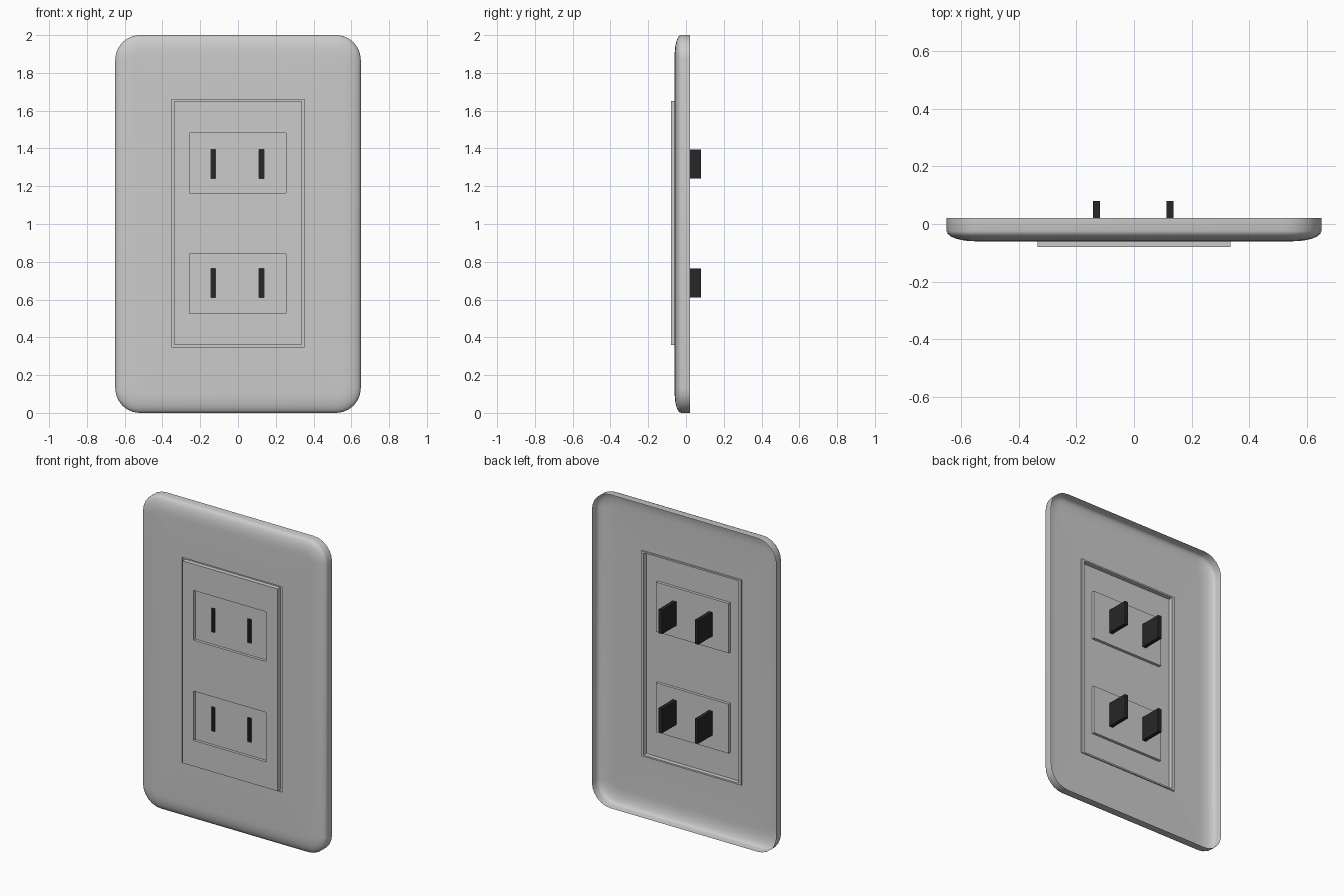
import bpy, bmesh, math

if "Cube" in bpy.data.objects:
    bpy.data.objects.remove(bpy.data.objects["Cube"])

dark = bpy.data.materials.new("dark")
dark.diffuse_color = (0.02, 0.02, 0.02, 1)
dark.use_nodes = True
dark.node_tree.nodes["Principled BSDF"].inputs["Base Color"].default_value = dark.diffuse_color


def finish(bm, name, mat=None, flip=False):
    bm.normal_update()
    if flip:
        bmesh.ops.reverse_faces(bm, faces=bm.faces[:])
    me = bpy.data.meshes.new(name)
    bm.to_mesh(me)
    bm.free()
    ob = bpy.data.objects.new(name, me)
    bpy.context.collection.objects.link(ob)
    if mat:
        me.materials.append(mat)
    return ob


def rounded_rect(w, h, r, seg=6):
    # counter-clockwise outline in x,z, centred on z = 1
    pts = []
    for k, (sx, sz) in enumerate([(1, 1), (-1, 1), (-1, -1), (1, -1)]):
        for i in range(seg + 1):
            a = math.pi / 2 * (k + i / seg)
            pts.append((sx * (w - r) + r * math.cos(a),
                        1 + sz * (h - r) + r * math.sin(a)))
    return pts


def bridge(bm, a, b):
    n = len(a)
    for i in range(n):
        bm.faces.new((a[i], a[(i + 1) % n], b[(i + 1) % n], b[i]))


def ring(bm, pts, y):
    return [bm.verts.new((x, y, z)) for x, z in pts]


def rect(x0, x1, z0, z1):
    return [(x1, z1), (x0, z1), (x0, z0), (x1, z0)]


def fill(bm, loops):
    # flat face with holes
    edges = []
    for lp in loops:
        for i in range(len(lp)):
            p = (lp[i], lp[(i + 1) % len(lp)])
            edges.append(bm.edges.get(p) or bm.edges.new(p))
    bmesh.ops.triangle_fill(bm, edges=edges, use_beauty=True, normal=(0, -1, 0))


# Wall plate: open-backed shell with a soft front edge and a window
bm = bmesh.new()
profile = [(0, 0.02), (0, -0.025)]
for i in range(1, 7):
    a = math.pi / 2 * i / 6
    profile.append((0.1 * (1 - math.cos(a)), -0.025 - 0.035 * math.sin(a)))
prev = None
for inset, y in profile:
    cur = ring(bm, rounded_rect(0.65 - inset, 1 - inset, 0.13 - inset), y)
    if prev:
        bridge(bm, prev, cur)
    prev = cur
window = ring(bm, rect(-0.353, 0.353, 0.35, 1.66), -0.06)
fill(bm, [prev, window])
# narrow groove between plate and insert
lip = ring(bm, rect(-0.353, 0.353, 0.35, 1.66), -0.052)
bridge(bm, window, lip)
inner = ring(bm, rect(-0.335, 0.335, 0.36, 1.65), -0.052)
bridge(bm, lip, inner)
bmesh.ops.recalc_face_normals(bm, faces=bm.faces[:])
bm.normal_update()
front = min(bm.faces, key=lambda f: f.calc_center_median().y)
plate = finish(bm, "wall_plate", flip=front.normal.y > 0)
bpy.context.view_layer.objects.active = plate
plate.select_set(True)
bpy.ops.object.shade_smooth_by_angle(angle=math.radians(35))
plate.select_set(False)

# Insert panel with two recessed sockets pierced by slots
sockets = [(0.525, 0.84, 0.61, 0.765), (1.165, 1.482, 1.242, 1.395)]
slots = [(-0.142, -0.118), (0.112, 0.137)]
bm = bmesh.new()
base = ring(bm, rect(-0.335, 0.335, 0.36, 1.65), -0.052)
face = ring(bm, rect(-0.335, 0.335, 0.36, 1.65), -0.08)
bridge(bm, base, face)
rims = []
for z0, z1, s0, s1 in sockets:
    rim = ring(bm, rect(-0.258, 0.254, z0, z1), -0.08)
    floor = ring(bm, rect(-0.258, 0.254, z0, z1), -0.062)
    bridge(bm, rim, floor)
    holes = [ring(bm, rect(a, b, s0, s1), -0.062) for a, b in slots]
    fill(bm, [floor] + holes)
    rims.append(rim)
fill(bm, [face] + rims)
bmesh.ops.recalc_face_normals(bm, faces=bm.faces[:])
bm.normal_update()
front = min(bm.faces, key=lambda f: f.calc_center_median().y)
finish(bm, "socket_insert", flip=front.normal.y > 0)

# Dark contact slots: boxes open at the front
for row, (_, _, s0, s1) in zip(("lower", "upper"), sockets):
    for side, (a, b) in zip(("left", "right"), slots):
        bm = bmesh.new()
        mouth = ring(bm, rect(a, b, s0, s1), -0.062)
        back = ring(bm, rect(a, b, s0, s1), 0.08)
        bridge(bm, mouth, back)
        bm.faces.new(back)
        bmesh.ops.recalc_face_normals(bm, faces=bm.faces[:])
        bm.normal_update()
        end = max(bm.faces, key=lambda f: f.calc_center_median().y)
        finish(bm, f"{row}_{side}_slot", dark, flip=end.normal.y > 0)
